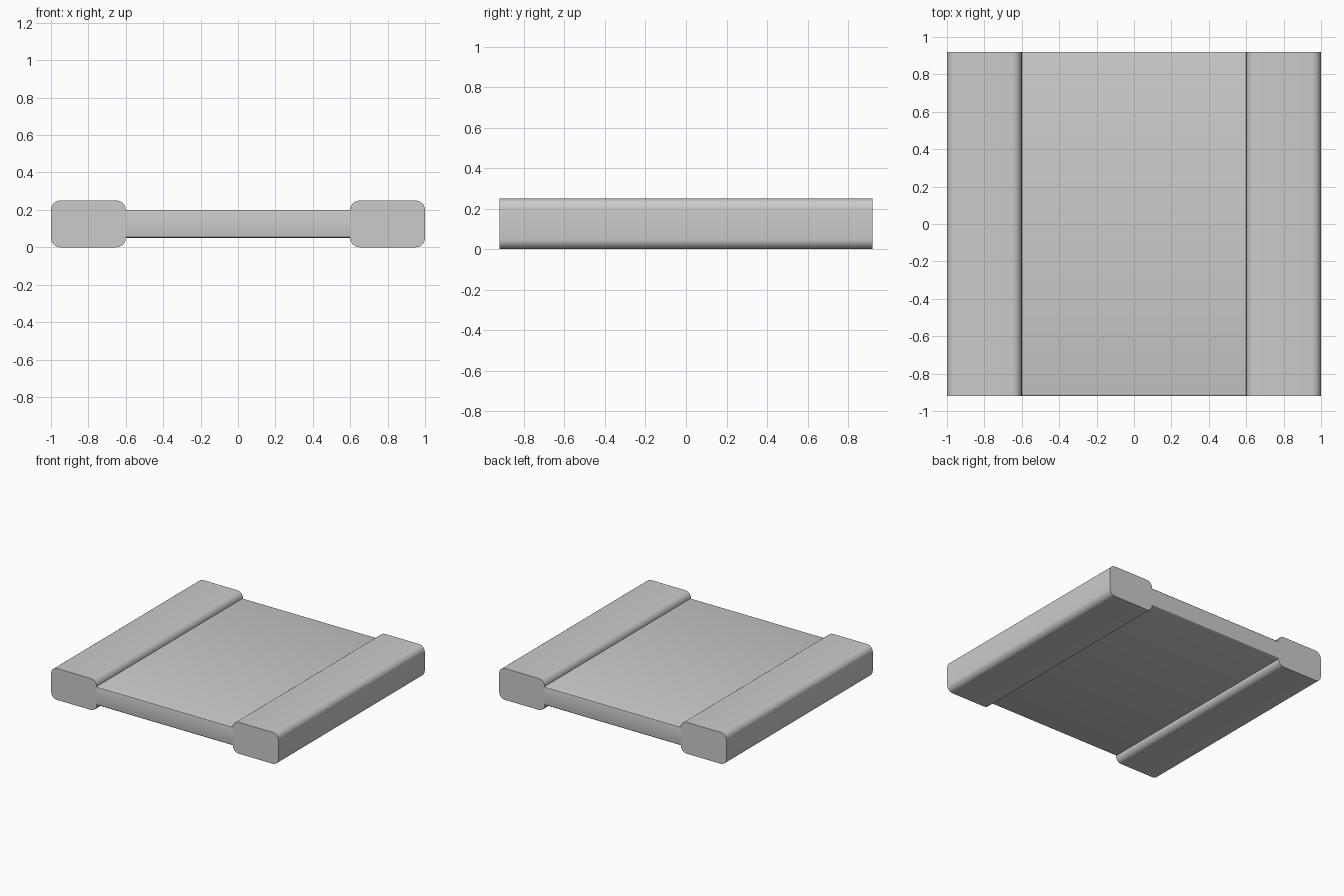
import bpy
import bmesh

cube = bpy.data.objects.get("Cube")
if cube:
    bpy.data.objects.remove(cube, do_unlink=True)

GREY = (0.6, 0.6, 0.6, 1)
mat = bpy.data.materials.new("light_grey")
mat.use_nodes = True
mat.diffuse_color = GREY
mat.node_tree.nodes["Principled BSDF"].inputs["Base Color"].default_value = GREY

DEPTH = 1.84


def rounded_bar(name, center, size, axis, radius, segments):
    """Box whose four long edges, parallel to the given axis, are rounded."""
    bpy.ops.mesh.primitive_cube_add(size=1, location=center)
    obj = bpy.context.object
    obj.name = name
    obj.scale = size
    bpy.ops.object.transform_apply(location=False, rotation=False, scale=True)
    bm = bmesh.new()
    bm.from_mesh(obj.data)
    edges = [e for e in bm.edges
             if abs((e.verts[0].co - e.verts[1].co)[axis]) > 0.01]
    bmesh.ops.bevel(bm, geom=edges, offset=radius, segments=segments,
                    profile=0.5, affect='EDGES')
    bm.to_mesh(obj.data)
    bm.free()
    obj.data.materials.append(mat)
    bpy.ops.object.shade_smooth_by_angle()
    return obj


# Side rails, rounded along their length
for side, sign in (("left", 1), ("right", -1)):
    rounded_bar(side + "_rail", (sign * 0.8, 0, 0.125),
                (0.4, DEPTH, 0.25), 1, 0.05, 6)

# Thinner panel between the rails, with softened front and back edges
rounded_bar("center_panel", (0, 0, 0.125), (1.2, DEPTH, 0.15), 0, 0.01, 3)
